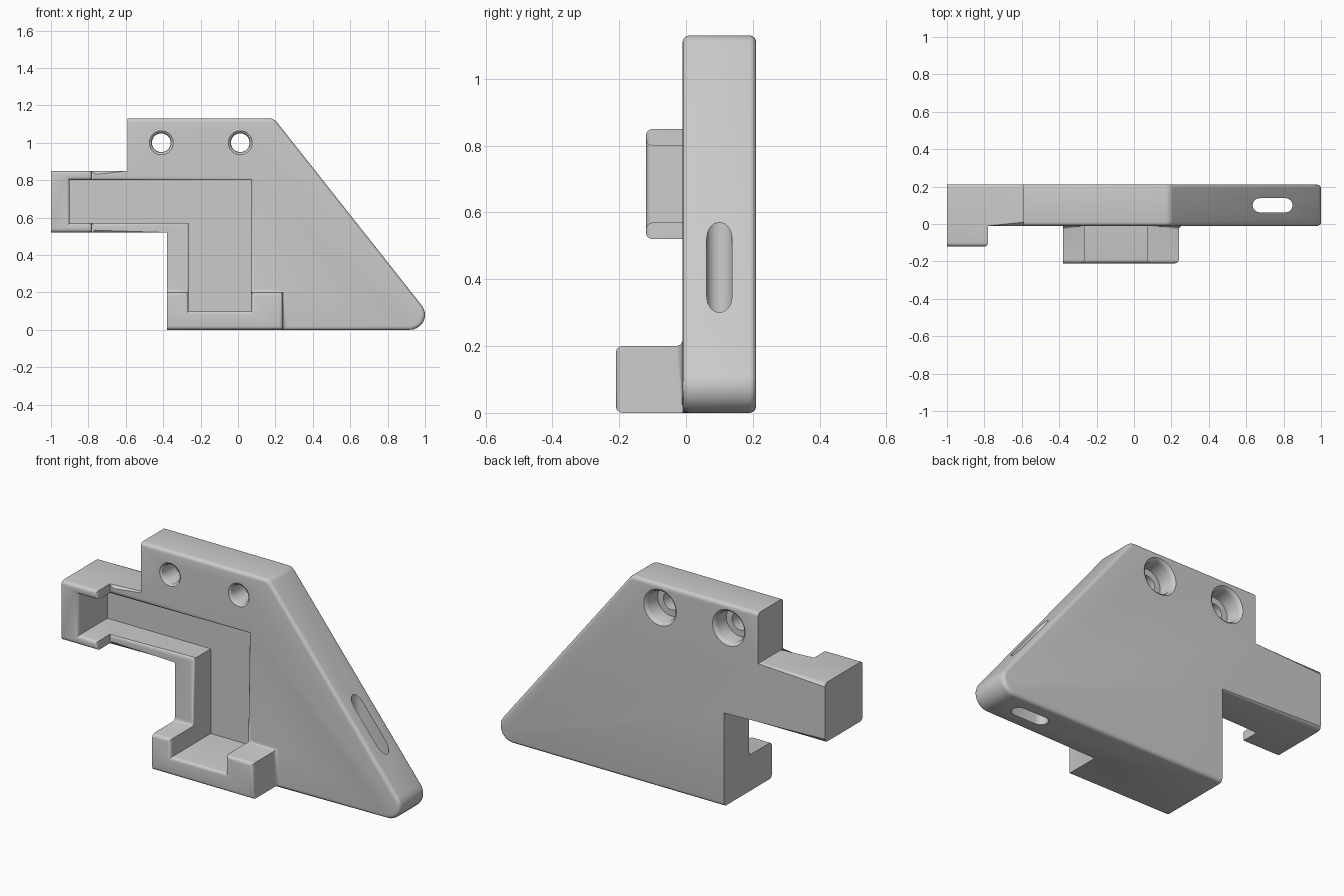
import bpy, bmesh
from math import sin, cos, pi, radians

cube = bpy.data.objects.get("Cube")
if cube:
    bpy.data.objects.remove(cube, do_unlink=True)

FRONT, BACK = -0.01, 0.21

grey = bpy.data.materials.new("light_grey")
grey.use_nodes = True
grey.diffuse_color = (0.6, 0.6, 0.6, 1)
grey.node_tree.nodes["Principled BSDF"].inputs["Base Color"].default_value = (0.6, 0.6, 0.6, 1)


def arc(cx, cy, r, a0, a1, n=8):
    """Points on an arc, angles in degrees."""
    steps = [radians(a0 + (a1 - a0) * i / n) for i in range(n + 1)]
    return [(cx + r * cos(a), cy + r * sin(a)) for a in steps]


def finish(name, bm):
    bmesh.ops.recalc_face_normals(bm, faces=bm.faces)
    mesh = bpy.data.meshes.new(name)
    bm.to_mesh(mesh)
    bm.free()
    mesh.materials.append(grey)
    ob = bpy.data.objects.new(name, mesh)
    bpy.context.collection.objects.link(ob)
    return ob


def prism(name, outline, lo, hi, upright=False):
    """Extrude an xz outline along y, or an xy outline along z if upright."""
    bm = bmesh.new()
    place = (lambda p, d: (p[0], p[1], d)) if upright else (lambda p, d: (p[0], d, p[1]))
    a = [bm.verts.new(place(p, lo)) for p in outline]
    b = [bm.verts.new(place(p, hi)) for p in outline]
    bm.faces.new(a)
    bm.faces.new(b)
    for i in range(len(a)):
        j = (i + 1) % len(a)
        bm.faces.new((a[i], a[j], b[j], b[i]))
    return finish(name, bm)


def lathe(name, profile, cx, cz, n=40):
    """Turn (radius, y) pairs about an axis along y."""
    bm = bmesh.new()
    rings = [[bm.verts.new((cx + r * cos(2 * pi * i / n), y, cz + r * sin(2 * pi * i / n)))
              for i in range(n)] for r, y in profile]
    for a, b in zip(rings, rings[1:]):
        for i in range(n):
            j = (i + 1) % n
            bm.faces.new((a[i], a[j], b[j], b[i]))
    bm.faces.new(rings[0])
    bm.faces.new(rings[-1])
    return finish(name, bm)


def combine(ob, tool, operation):
    """Apply a boolean and discard the tool."""
    tool.hide_render = True
    mod = ob.modifiers.new("combine", 'BOOLEAN')
    mod.operation, mod.solver, mod.object = operation, 'EXACT', tool
    bpy.context.view_layer.objects.active = ob
    bpy.ops.object.modifier_apply(modifier=mod.name)
    bpy.data.objects.remove(tool, do_unlink=True)


# Triangular plate with a stub arm
outline = [(-0.59, 1.13)] + arc(0.168, 1.08, 0.05, 90, 38, 5) + arc(0.92, 0.08, 0.08, 38, -90, 10)
outline += [(-0.38, 0), (-0.38, 0.52), (-1, 0.52), (-1, 0.85), (-0.59, 0.85)]
bracket = prism("bracket_plate", outline, FRONT, BACK)

# Raised blocks at the ends of the channel
arm_block = [(-1, 0.52), (-0.78, 0.52), (-0.78, 0.85), (-1, 0.85)]
foot_block = [(-0.38, 0), (0.24, 0), (0.24, 0.2), (-0.38, 0.2)]
combine(bracket, prism("arm_block", arm_block, -0.12, 0.1), 'UNION')
combine(bracket, prism("foot_block", foot_block, -0.21, 0.1), 'UNION')

# L-shaped channel
channel = [(-0.9, 0.8), (0.07, 0.8), (0.07, 0.1), (-0.265, 0.1), (-0.265, 0.57), (-0.9, 0.57)]
combine(bracket, prism("channel_cutter", channel, -0.4, 0.14), 'DIFFERENCE')

# Round the front and back rims; the left end faces stay sharp
bm = bmesh.new()
bm.from_mesh(bracket.data)
bmesh.ops.remove_doubles(bm, verts=bm.verts, dist=0.0005)
bmesh.ops.dissolve_limit(bm, angle_limit=radians(1), verts=bm.verts, edges=bm.edges)


def is_rim(edge):
    a, b = (v.co for v in edge.verts)
    middle = (a + b) / 2
    along_depth = abs(a.y - b.y) > 0.001
    on_end = abs(a.x - b.x) < 0.001 and any(abs(middle.x - x) < 0.001 for x in (-1, -0.59, -0.38))
    return not along_depth and not on_end and (middle.y < 0 or middle.y > 0.2)


bmesh.ops.bevel(bm, geom=[e for e in bm.edges if is_rim(e)], offset=0.02, offset_type='OFFSET',
                segments=4, profile=0.5, affect='EDGES', clamp_overlap=False)
bm.to_mesh(bracket.data)
bm.free()

# Counterbored screw holes with eased rims
hole = [(0.08, -0.03), (0.064, FRONT), (0.054, -0.002), (0.05, 0.01), (0.05, 0.11),
        (0.085, 0.11), (0.085, 0.19), (0.09, 0.202), (0.1, BACK), (0.12, 0.23)]
for x in (-0.41, 0.012):
    combine(bracket, lathe("screw_hole_cutter", hole, x, 1.0), 'DIFFERENCE')

# Vertical slot through the sloping edge
slot = arc(0.81, 0.1, 0.038, -90, 90) + arc(0.672, 0.1, 0.038, 90, 270)
combine(bracket, prism("slot_cutter", slot, -0.1, 0.9, upright=True), 'DIFFERENCE')

# Smooth shading on the rounded edges only
for ob in bpy.context.selected_objects:
    ob.select_set(False)
bracket.select_set(True)
bpy.context.view_layer.objects.active = bracket
bpy.ops.object.shade_smooth_by_angle(angle=radians(32))
